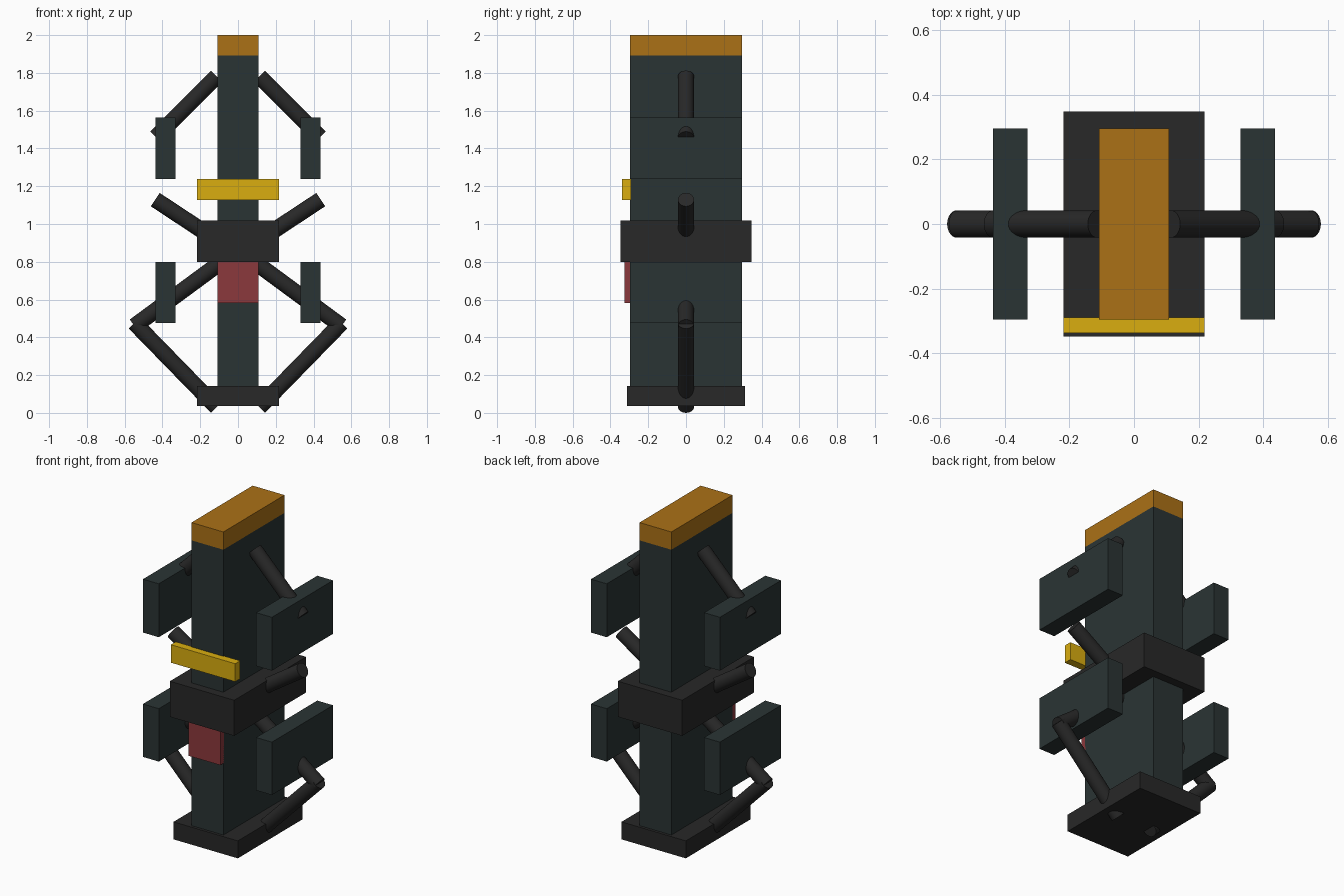
import bpy
from mathutils import Vector

if "Cube" in bpy.data.objects:
    bpy.data.objects.remove(bpy.data.objects["Cube"])


def material(name, rgb):
    m = bpy.data.materials.new(name)
    m.diffuse_color = (*rgb, 1)
    m.use_nodes = True
    m.node_tree.nodes["Principled BSDF"].inputs["Base Color"].default_value = m.diffuse_color
    return m


SLATE = material("slate", (0.023, 0.034, 0.034))
BLACK = material("black", (0.021, 0.021, 0.021))
ORANGE = material("orange", (0.41, 0.165, 0.008))
YELLOW = material("yellow", (0.70, 0.42, 0.005))
RED = material("red", (0.26, 0.04, 0.045))


def box(name, x, y, z, mat):
    """Box from (min, max) ranges on each axis."""
    bpy.ops.mesh.primitive_cube_add(size=1, location=[sum(r) / 2 for r in (x, y, z)])
    ob = bpy.context.object
    ob.name = name
    ob.scale = [r[1] - r[0] for r in (x, y, z)]
    bpy.ops.object.transform_apply(location=False, rotation=False, scale=True)
    ob.data.materials.append(mat)


def rod(name, a, b, mat, radius=0.0425):
    """Round bar in the y = 0 plane between (x, z) points a and b."""
    a, b = Vector((a[0], 0, a[1])), Vector((b[0], 0, b[1]))
    d = b - a
    bpy.ops.mesh.primitive_cylinder_add(vertices=32, radius=radius, depth=d.length,
                                        location=(a + b) / 2)
    ob = bpy.context.object
    ob.name = name
    ob.rotation_euler = d.to_track_quat('Z', 'Y').to_euler()
    ob.data.materials.append(mat)
    bpy.ops.object.shade_smooth_by_angle()


# Central column, cap, belt block and foot plate
box("column", (-.108, .108), (-.296, .296), (.06, 1.891), SLATE)
box("top_cap", (-.108, .108), (-.296, .296), (1.891, 2.0), ORANGE)
box("belt_block", (-.218, .218), (-.348, .348), (.80, 1.018), BLACK)
box("foot_plate", (-.218, .218), (-.313, .313), (.036, .143), BLACK)

# Front trim
box("front_bar", (-.218, .218), (-.338, -.29), (1.128, 1.238), YELLOW)
box("front_panel", (-.108, .108), (-.325, -.29), (.582, .80), RED)

# Side plates and bars, repeated on both sides
for side, s in (("left", -1), ("right", 1)):
    xs = sorted((s * .33, s * .437))
    box(f"upper_plate_{side}", xs, (-.296, .296), (1.238, 1.565), SLATE)
    box(f"lower_plate_{side}", xs, (-.296, .296), (.476, .80), SLATE)
    rod(f"upper_arm_{side}", (s * .113, 1.782), (s * .435, 1.459), BLACK)
    rod(f"middle_arm_{side}", (s * .08, .893), (s * .438, 1.129), BLACK)
    rod(f"thigh_bar_{side}", (s * .10, .79), (s * .548, .46), BLACK)
    rod(f"shin_bar_{side}", (s * .113, .03), (s * .548, .476), BLACK)
